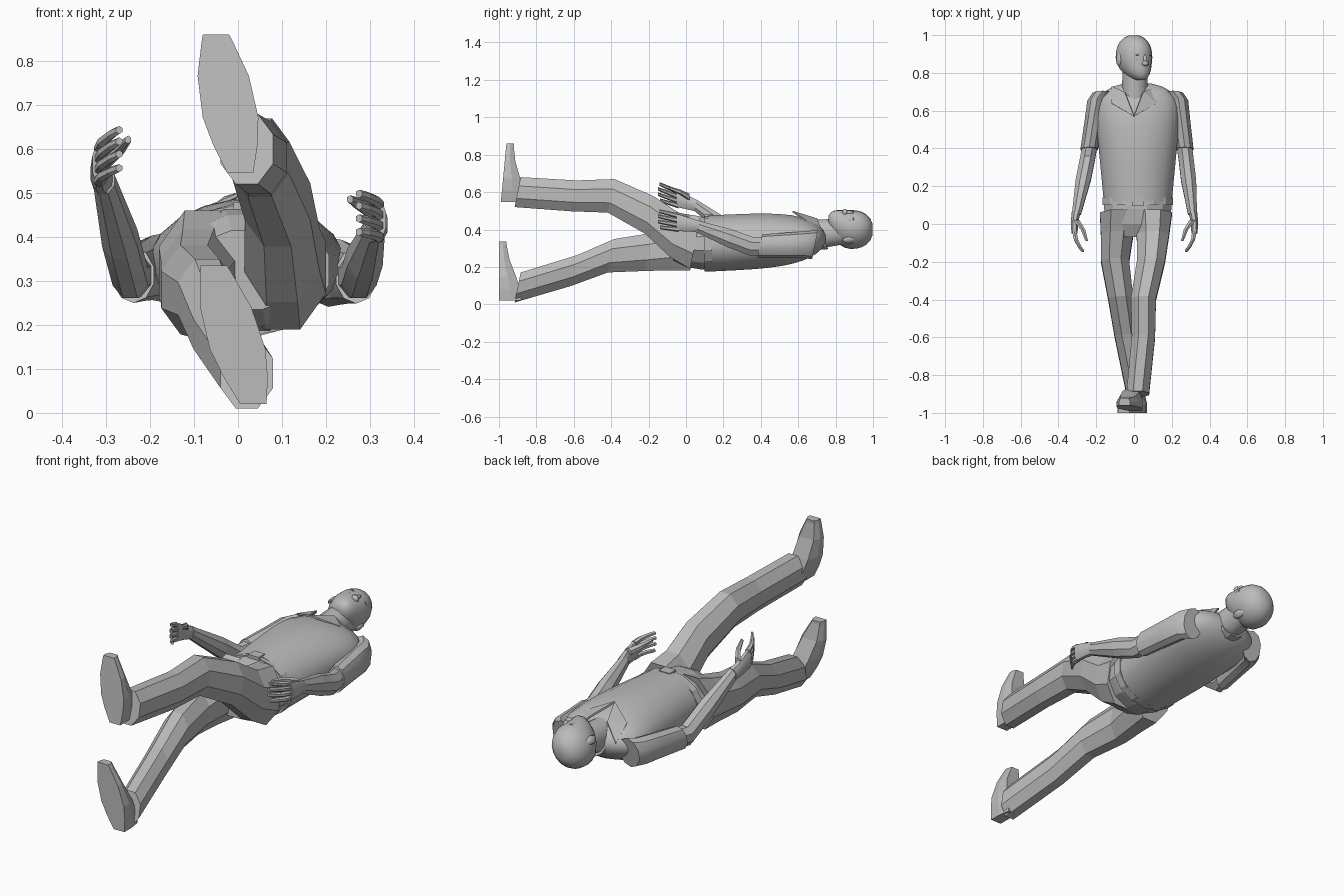
import bpy, bmesh, math
from mathutils import Vector, Matrix

cube = bpy.data.objects.get("Cube")
if cube:
    bpy.data.objects.remove(cube, do_unlink=True)

grey = bpy.data.materials.new("plain grey")
grey.use_nodes = True
grey.diffuse_color = (.5, .5, .5, 1)
grey.node_tree.nodes["Principled BSDF"].inputs["Base Color"].default_value = grey.diffuse_color


def finish(name, bm, smooth, matrix=None):
    """Turn a bmesh into a named object with the shared material."""
    if matrix:
        bm.transform(matrix)
    bmesh.ops.recalc_face_normals(bm, faces=bm.faces)
    mesh = bpy.data.meshes.new(name)
    bm.to_mesh(mesh)
    bm.free()
    mesh.materials.append(grey)
    obj = bpy.data.objects.new(name, mesh)
    bpy.context.collection.objects.link(obj)
    if smooth:
        bpy.ops.object.select_all(action="DESELECT")
        obj.select_set(True)
        bpy.context.view_layer.objects.active = obj
        bpy.ops.object.shade_smooth_by_angle(angle=math.radians(smooth))
    return obj


def loft(name, rings, smooth=None, matrix=None):
    """Skin a list of point rings and cap both ends."""
    bm = bmesh.new()
    loops = [[bm.verts.new(point) for point in ring] for ring in rings]
    for lower, upper in zip(loops, loops[1:]):
        for i in range(len(lower)):
            bm.faces.new((lower[i - 1], lower[i], upper[i], upper[i - 1]))
    bm.faces.new(loops[0])
    bm.faces.new(loops[-1])
    return finish(name, bm, smooth, matrix)


def oval(centre, half_width, half_depth, sides=8, tilt=0):
    """Ring across the body; its flat sides touch the given half sizes."""
    scale = 1 / math.cos(math.pi / sides)
    ring = []
    for i in range(sides):
        angle = math.tau * (i + .5) / sides
        depth = scale * half_depth * math.sin(angle)
        width = scale * half_width * math.cos(angle)
        ring.append(Vector(centre) + Vector((width, tilt * depth, depth)))
    return ring


def limb(name, joints, start, end, sides=8, tilt=0, ease=1, smooth=None):
    """Tube through joints; its size eases from start to end."""
    rings = []
    for i, joint in enumerate(joints):
        blend = (1 - i / (len(joints) - 1)) ** ease
        size = Vector(end).lerp(Vector(start), blend)
        rings.append(oval(joint, size.x, size.y, sides, tilt))
    return loft(name, rings, smooth)


def blob(name, centre, radii, matrix):
    """Low-poly ellipsoid."""
    bm = bmesh.new()
    shape = Matrix.Translation(centre) @ Matrix.Diagonal((*radii, 1))
    bmesh.ops.create_uvsphere(bm, u_segments=8, v_segments=6, radius=1, matrix=shape)
    finish(name, bm, 60, matrix)


# Trouser legs, the left one swung forward
leg_sizes = dict(start=(.1, .14), end=(.06, .08), ease=2, tilt=.2)
limb("left_trouser_leg", [(.1, .05, .33), (.1, -.06, .37), (.09, -.2, .48),
                          (.05, -.4, .58), (.05, -.6, .58), (.02, -.9, .6)], **leg_sizes)
limb("right_trouser_leg", [(-.08, .05, .32), (-.09, -.06, .3), (-.1, -.2, .28),
                           (-.07, -.4, .26), (-.04, -.6, .18), (.02, -.9, .09)], **leg_sizes)

# Hips and belt
waist = Vector((.02, .12, .325))
along = Vector((0, 1, 0))
limb("trouser_hips", [waist - along * .19, waist - along * .12, waist - along * .04, waist],
     (.13, .09), (.18, .14), sides=12, ease=3)
limb("belt", [waist - along * .02, waist + along * .02], (.187, .147), (.187, .147), sides=14)
buckle = waist + Vector((0, 0, .145))
limb("belt_buckle", [buckle - along * .025, buckle + along * .025],
     (.03, .01), (.03, .01), sides=4)

# Shirt body, rounded off over the shoulders
rings = []
for i in range(12):
    t = math.sin(math.pi / 2 * i / 12)
    width = (.18 + .06 * t) * math.sqrt(1 - t ** 10)
    depth = .15 * math.sqrt(1 - t ** 4)
    rings.append(oval(waist + Vector((0, .63 * t, .03 * t)), width, depth, sides=20))
loft("shirt_body", rings, smooth=40)

# Neck, collar stand and open collar flaps
nape = Vector((.005, .66, .37))
limb("neck", [nape, nape + Vector((0, .18, .02))], (.07, .08), (.065, .07),
     sides=12, smooth=50)
limb("collar_stand", [nape, nape + along * .07], (.1, .08), (.075, .075),
     sides=12, tilt=-.4)
for side, word in ((1, "left"), (-1, "right")):
    bm = bmesh.new()
    outer, tip, notch, inner = [
        bm.verts.new((side * x, y, z)) for x, y, z in
        ((.12, .73, .38), (.12, .64, .45), (0, .57, .5), (.05, .7, .46))]
    bm.faces.new((outer, tip, inner))
    bm.faces.new((tip, notch, inner))
    flap = finish(word + "_collar_flap", bm, None)
    flap.modifiers.new("thickness", "SOLIDIFY").thickness = .008

# Head, built facing up about its own axis and then turned to its left
turn = Matrix.Translation((0, .88, .4)) @ Matrix.Rotation(math.radians(33), 4, "Y")
rings = []
for i in range(1, 12):
    t = -math.cos(math.pi * i / 12)
    chin = max(0, -t)
    size = math.sqrt(1 - abs(t) ** 2.5)
    centre = (0, .122 * t, .06 * chin ** 2)
    rings.append(oval(centre, .09 * size * (1 - .2 * chin), .107 * size, sides=16))
loft("head", rings, smooth=60, matrix=turn)
blob("nose_bridge", (0, -.01, .1), (.012, .03, .02), turn)
blob("nose_tip", (0, -.03, .11), (.02, .015, .017), turn)
blob("brow", (0, .015, .085), (.055, .012, .02), turn)
blob("upper_lip", (0, -.06, .095), (.026, .008, .014), turn)
blob("lower_lip", (0, -.075, .095), (.024, .008, .013), turn)
for side, word in ((1, "left"), (-1, "right")):
    blob(word + "_ear", (side * .09, -.01, -.01), (.01, .035, .02), turn)
    blob(word + "_eye", (side * .035, -.005, .09), (.016, .008, .008), turn)


def arm(word, shoulder, elbow, wrist):
    """Short sleeve, bare arm and a half-open hand with its palm to the body."""
    side = 1 if word == "left" else -1
    shoulder, elbow, wrist = Vector(shoulder), Vector(elbow), Vector(wrist)
    crown = shoulder + Vector((side * -.03, .04, 0))
    hem = shoulder.lerp(elbow, .85)
    limb(word + "_sleeve", [crown, shoulder, shoulder.lerp(hem, .4), hem],
         (.055, .075), (.046, .06), sides=10, tilt=.2, smooth=35)
    forearm = elbow.lerp(wrist, .4)
    limb(word + "_upper_arm", [shoulder.lerp(elbow, .6), elbow, forearm],
         (.04, .05), (.04, .048), tilt=.2, smooth=35)
    limb(word + "_forearm", [forearm, wrist], (.04, .048), (.024, .03), tilt=.2, smooth=35)

    slope = (wrist.z - elbow.z) / (elbow.y - wrist.y) / 2
    reach = lambda out, ahead, up=0: wrist + Vector((side * out, -ahead, slope * ahead + up))
    limb(word + "_palm", [reach(0, -.02), reach(.01, .04), reach(.01, .1)],
         (.024, .03), (.016, .046), smooth=35)
    for i in range(4):
        up = (i - 1.5) * .024
        length = .1 + .01 * math.sin(i)
        bends = [reach(.01 - .045 * t ** 2, .09 + length * t, up * (1 + .2 * t))
                 for t in (0, .4, .8, 1)]
        limb(f"{word}_finger_{i + 1}", bends, (.012, .012), (.007, .008), sides=6)
    limb(word + "_thumb", [reach(0, .03, .03), reach(-.035, .08, .04), reach(-.055, .14, .04)],
         (.017, .017), (.007, .008), sides=6)


arm("left", (.235, .65, .32), (.275, .35, .31), (.31, .05, .42))
arm("right", (-.195, .65, .33), (-.245, .35, .31), (-.305, .05, .53))


def shoe(name, heel, toe):
    """Sole standing across the leg, upper thinning toward the toe."""
    rings = []
    for t in (0, .2, .4, .7, .95, 1):
        x, sole, z = Vector(heel).lerp(Vector(toe), t)
        half = .03 + .035 * math.sin(math.pi * t)
        top = sole + .08 + .04 * math.cos(math.pi * t)
        middle = (sole + top) / 2
        rings.append([(x - half, sole, z), (x + half, sole, z), (x + half, middle, z),
                      (x + half * .7, top, z), (x - half * .7, top, z), (x - half, middle, z)])
    loft(name, rings)


shoe("left_shoe", (.005, -.99, .547), (-.05, -.96, .86))
shoe("right_shoe", (.035, -1, .02), (-.055, -1, .335))
